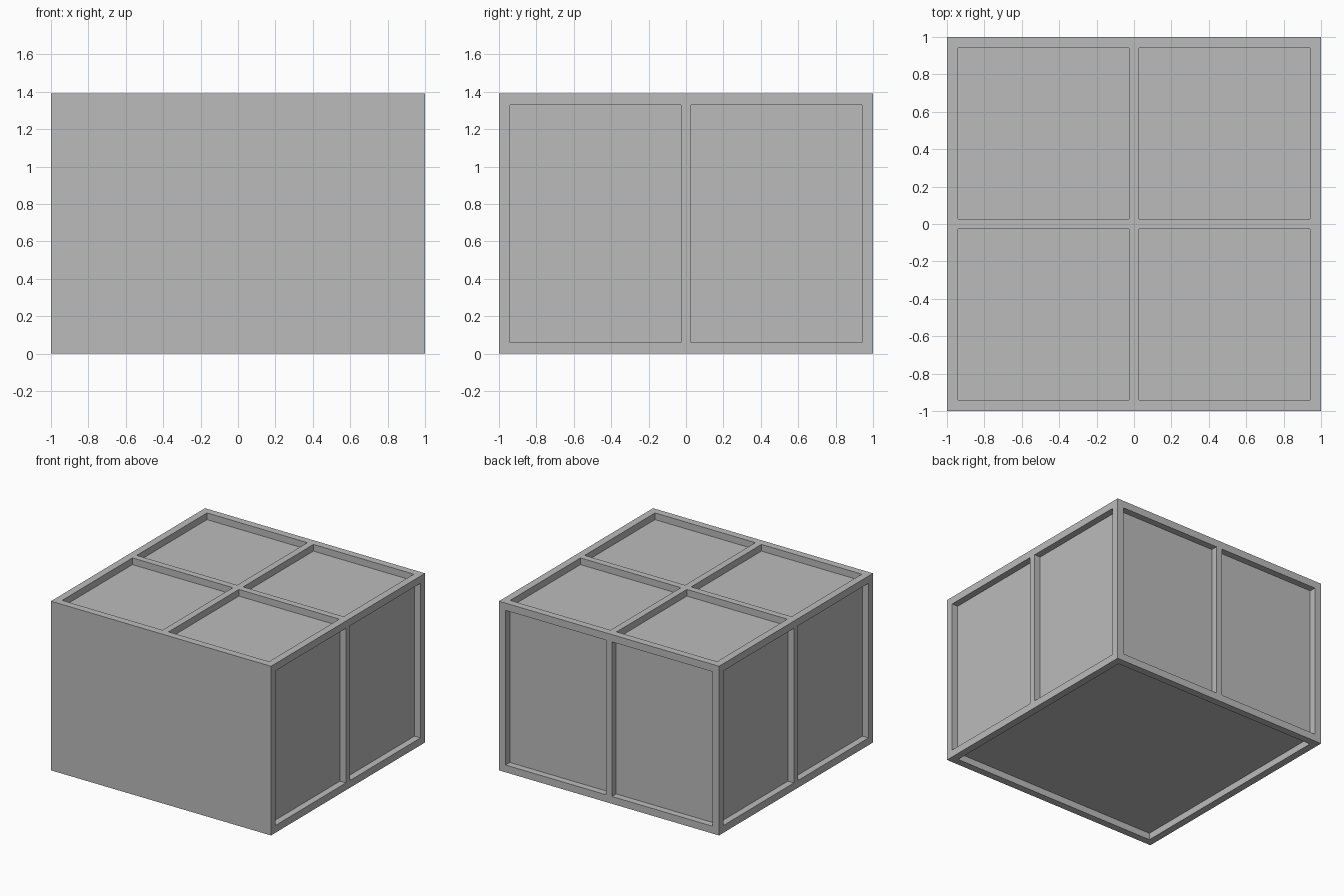
import bpy
import bmesh
from mathutils import Matrix, Vector

if "Cube" in bpy.data.objects:
    bpy.data.objects.remove(bpy.data.objects["Cube"], do_unlink=True)

HEIGHT = 1.39
RIM = 0.06        # frame width around the outside
BAR = 0.0275      # half width of the middle bars
DEPTH = 0.055     # panel recess

grey = bpy.data.materials.new("plain_grey")
grey.use_nodes = True
colour = (0.5, 0.5, 0.5, 1)
grey.diffuse_color = colour
grey.node_tree.nodes["Principled BSDF"].inputs["Base Color"].default_value = colour


def add_box(bm, low, high):
    low, high = Vector(low), Vector(high)
    place = Matrix.Translation((low + high) / 2) @ Matrix.Diagonal((*(high - low), 1))
    bmesh.ops.create_cube(bm, size=1, matrix=place)


def make_object(name, bm):
    mesh = bpy.data.meshes.new(name)
    bm.to_mesh(mesh)
    bm.free()
    mesh.materials.append(grey)
    obj = bpy.data.objects.new(name, mesh)
    bpy.context.collection.objects.link(obj)
    return obj


# Solid crate body
bm = bmesh.new()
add_box(bm, (-1, -1, 0), (1, 1, HEIGHT))
crate = make_object("panelled_crate", bm)

# Recesses: two on each side and the back, four on top, one below
bm = bmesh.new()
inner, outer = 1 - DEPTH, 1.1
bays = [(RIM - 1, -BAR), (BAR, 1 - RIM)]
for a, b in bays:
    for lo, hi in ((inner, outer), (-outer, -inner)):
        add_box(bm, (lo, a, RIM), (hi, b, HEIGHT - RIM))
    add_box(bm, (a, inner, RIM), (b, outer, HEIGHT - RIM))
    for c, d in bays:
        add_box(bm, (a, c, HEIGHT - DEPTH), (b, d, HEIGHT + 0.1))
add_box(bm, (RIM - 1, RIM - 1, -0.1), (1 - RIM, 1 - RIM, DEPTH))
cutter = make_object("recess_cutter", bm)
cutter.hide_render = True

# Cut the recesses, then drop the helper
cut = crate.modifiers.new("recesses", "BOOLEAN")
cut.operation = "DIFFERENCE"
cut.solver = "EXACT"
cut.object = cutter
bpy.context.view_layer.objects.active = crate
bpy.ops.object.modifier_apply(modifier=cut.name)
bpy.data.objects.remove(cutter, do_unlink=True)
